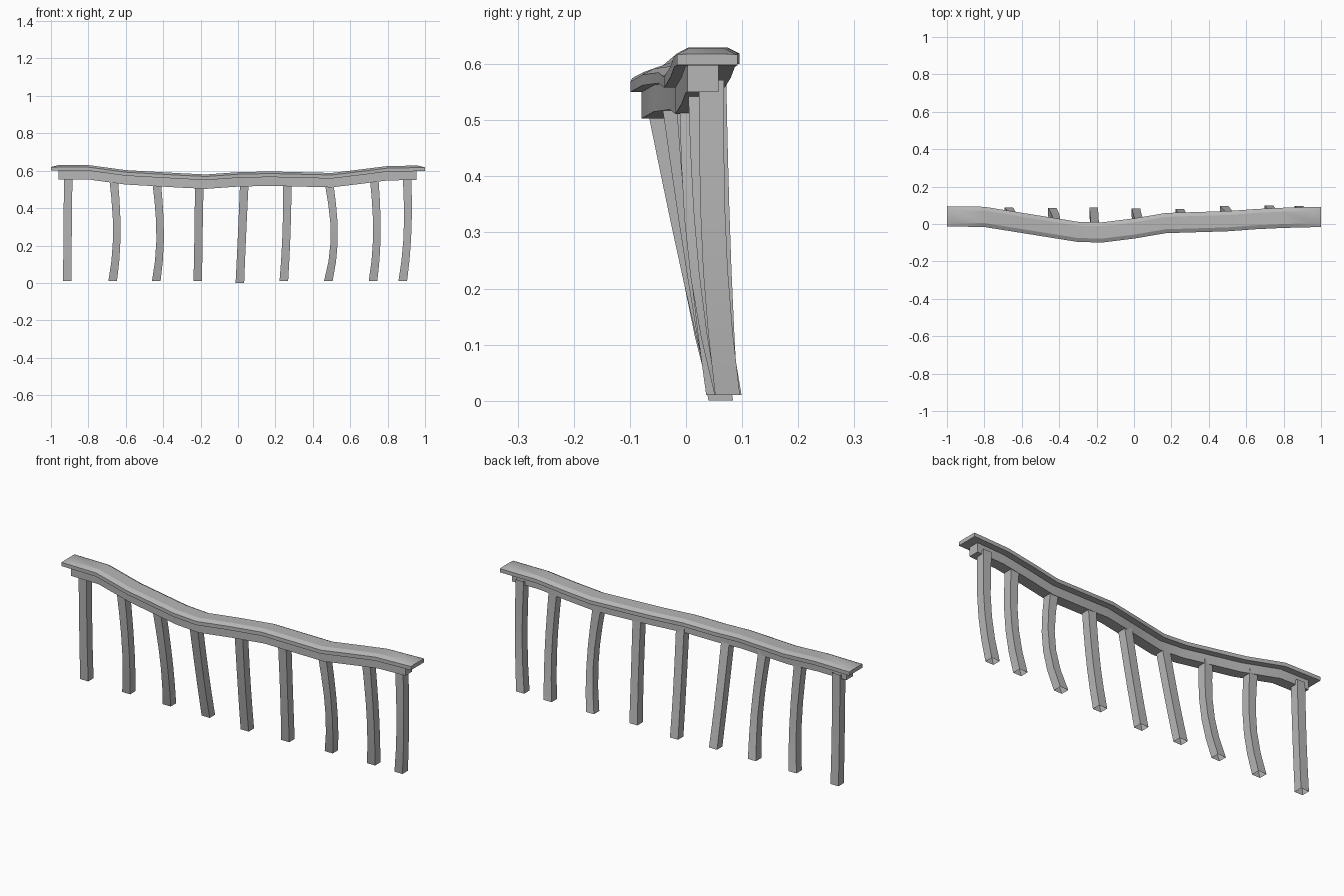
import bpy
from math import sin, pi

if "Cube" in bpy.data.objects:
    bpy.data.objects.remove(bpy.data.objects["Cube"])

# Dark grey used on every part
GREY = bpy.data.materials.new("dark_grey")
GREY.diffuse_color = (.47, .47, .47, 1)
GREY.use_nodes = True
GREY.node_tree.nodes["Principled BSDF"].inputs["Base Color"].default_value = GREY.diffuse_color

# Shared rail path: x, y, z of the handrail underside
PATH = [(-1, .041, .6), (-.8, .038, .6), (-.6, .006, .573), (-.3, -.042, .556),
        (-.17, -.045, .55), (0, -.024, .562), (.17, .005, .566), (.5, .015, .558),
        (.65, .026, .576), (.8, .033, .595), (1, .038, .598)]


def path_at(x):
    for a, b in zip(PATH, PATH[1:]):
        if x <= b[0]:
            t = (x - a[0]) / (b[0] - a[0])
            return (x, a[1] + t * (b[1] - a[1]), a[2] + t * (b[2] - a[2]))


def loft(name, rings, capped=True):
    """Skin equal-length rings of points, counter-clockwise seen against the path."""
    n = len(rings[0])
    verts = [p for r in rings for p in r]
    faces = [(i * n + j, i * n + (j + 1) % n, (i + 1) * n + (j + 1) % n, (i + 1) * n + j)
             for i in range(len(rings) - 1) for j in range(n)]
    if capped:
        faces += [tuple(range(n))[::-1], tuple(range(len(verts) - n, len(verts)))]
    mesh = bpy.data.meshes.new(name)
    mesh.from_pydata(verts, [], faces)
    mesh.materials.append(GREY)
    obj = bpy.data.objects.new(name, mesh)
    bpy.context.collection.objects.link(obj)
    bpy.ops.object.select_all(action='DESELECT')
    obj.select_set(True)
    bpy.context.view_layer.objects.active = obj
    bpy.ops.object.mode_set(mode='EDIT')
    bpy.ops.mesh.select_all(action='SELECT')
    bpy.ops.mesh.normals_make_consistent(inside=False)
    bpy.ops.object.mode_set(mode='OBJECT')
    bpy.ops.object.shade_smooth_by_angle(angle=.35)


def rail(name, profile, xs, end_top=1):
    rings = []
    for x in xs:
        px, py, pz = path_at(x)
        top = end_top if x in (xs[0], xs[-1]) else 1
        rings.append([(px, py + dy, pz + min(dz, top)) for dy, dz in profile])
    loft(name, rings)


inner = [p[0] for p in PATH[1:-1]]

# Handrail with chamfered top and sloped ends
half = [(.054, 0), (.054, .019), (.033, .03)]
rail("handrail", half + [(-y, z) for y, z in reversed(half)],
     [-1, -.96] + inner + [.96, 1], end_top=.02)

# Narrow rail beneath the handrail
rail("under_rail", [(-.034, -.047), (.021, -.047), (.021, .002), (-.034, .002)],
     [-.96] + inner + [.955])

# Balusters (open at the feet): foot x, foot y, top x, sideways bow; each leans up to the rail
BALUSTERS = [(-.913, .07, -.908, 0), (-.67, .066, -.665, .02), (-.437, .064, -.435, .02),
             (-.215, .065, -.207, 0), (.01, .062, .034, 0), (.245, .058, .264, .005),
             (.483, .073, .487, .03), (.722, .077, .728, .018), (.881, .074, .904, .015)]
R = .022
for i, (fx, fy, tx, bow) in enumerate(BALUSTERS, 1):
    _, ty, tz = path_at(tx)
    ty, tz = ty + (.01 if abs(tx) > .9 else -.004), tz - .025
    fz = min(.01, .05 * abs(fx))
    rings = []
    for k in range(6):
        t = k / 5
        s = sin(pi * t ** .9)
        x = fx + t * (tx - fx) + bow * s
        y = fy + t * (ty - fy) - (bow / 2 + .003) * s
        z = fz + t * (tz - fz)
        w = R - (.1 * bow + .001) * s + .001
        rings.append([(x - w, y - R, z), (x + w, y - R, z), (x + w, y + R, z), (x - w, y + R, z)])
    loft(f"baluster_{i}", rings, capped=False)
